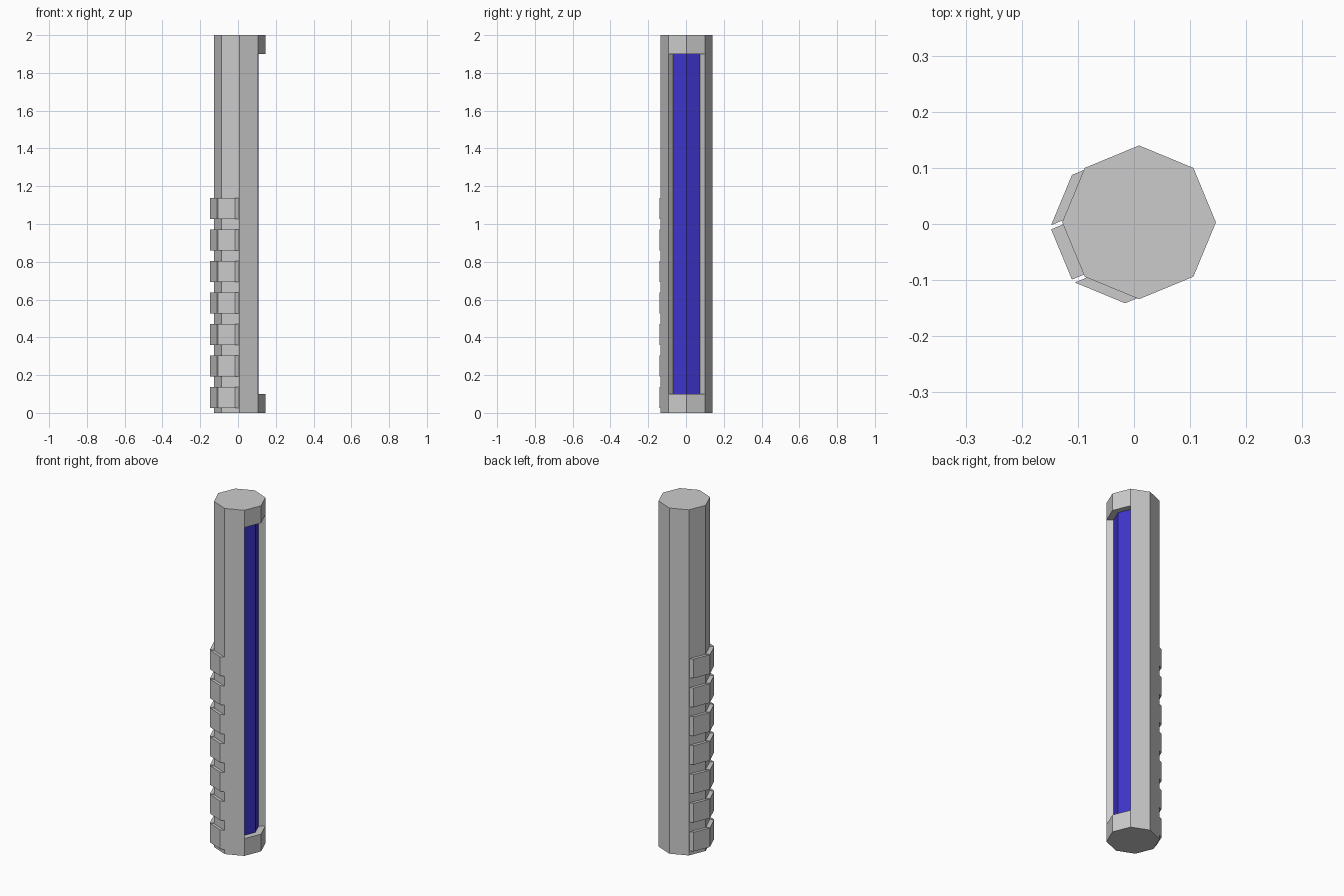
import bpy, bmesh
from math import cos, sin, radians
from mathutils import Vector

if "Cube" in bpy.data.objects:
    bpy.data.objects.remove(bpy.data.objects["Cube"])

CX, CY, R = 0.009, 0.003, 0.137      # octagon centre and radius
R_IN = 0.10                          # radius of the recessed strip


def pt(deg, r, z=0.0):
    a = radians(deg)
    return Vector((CX + r * cos(a), CY + r * sin(a), z))


def finish(bm, name):
    bmesh.ops.recalc_face_normals(bm, faces=bm.faces)
    me = bpy.data.meshes.new(name)
    bm.to_mesh(me)
    bm.free()
    ob = bpy.data.objects.new(name, me)
    bpy.context.collection.objects.link(ob)
    return ob


# Octagonal handle with a recessed slot on the +x side
angles = [-45, 0, 45, 45, 90, 135, 180, 225, 270, 315]
rings = [(0, R), (0.1, R), (0.1, R_IN), (1.9, R_IN), (1.9, R), (2, R)]
bm = bmesh.new()
loops = [[bm.verts.new(pt(a, r if i < 3 else R, z)) for i, a in enumerate(angles)]
         for z, r in rings]
for k in range(len(loops) - 1):
    lo, hi = loops[k], loops[k + 1]
    for i in range(10):
        j = (i + 1) % 10
        f = bm.faces.new((lo[i], lo[j], hi[j], hi[i]))
        if k == 2 and i in (0, 1):   # slot floor is the coloured strip
            f.material_index = 1
bm.faces.new(loops[0])
bm.faces.new(loops[-1])
bmesh.ops.remove_doubles(bm, verts=bm.verts, dist=1e-5)
bmesh.ops.dissolve_degenerate(bm, dist=1e-5, edges=bm.edges)
handle = finish(bm, "handle_body")
grey = bpy.data.materials.new("handle_grey")
blue = bpy.data.materials.new("strip_blue")
blue.diffuse_color = (0.05, 0.035, 0.6, 1)
blue.use_nodes = True
blue.node_tree.nodes["Principled BSDF"].inputs["Base Color"].default_value = blue.diffuse_color
handle.data.materials.append(grey)
handle.data.materials.append(blue)

# Grip pads: seven per side, all pushed out along one shared direction
push = Vector((cos(radians(202.5)), sin(radians(202.5)), 0))
for name, a0 in (("grip_pads_back", 135), ("grip_pads_middle", 180), ("grip_pads_front", 225)):
    p, q = pt(a0, R), pt(a0 + 45, R)
    inset = (q - p).normalized() * 0.004
    p, q = p + inset, q - inset
    bm = bmesh.new()
    for n in range(7):
        z0 = 0.025 + n * 0.167
        base, top = [[bm.verts.new(e + push * d + Vector((0, 0, z)))
                      for e, d in ((p, -0.005), (q, -0.005), (q, 0.023), (p, 0.023))]
                     for z in (z0, z0 + 0.111)]
        bm.faces.new(base)
        bm.faces.new(top)
        for i in range(4):
            j = (i + 1) % 4
            bm.faces.new((base[i], base[j], top[j], top[i]))
    finish(bm, name)
